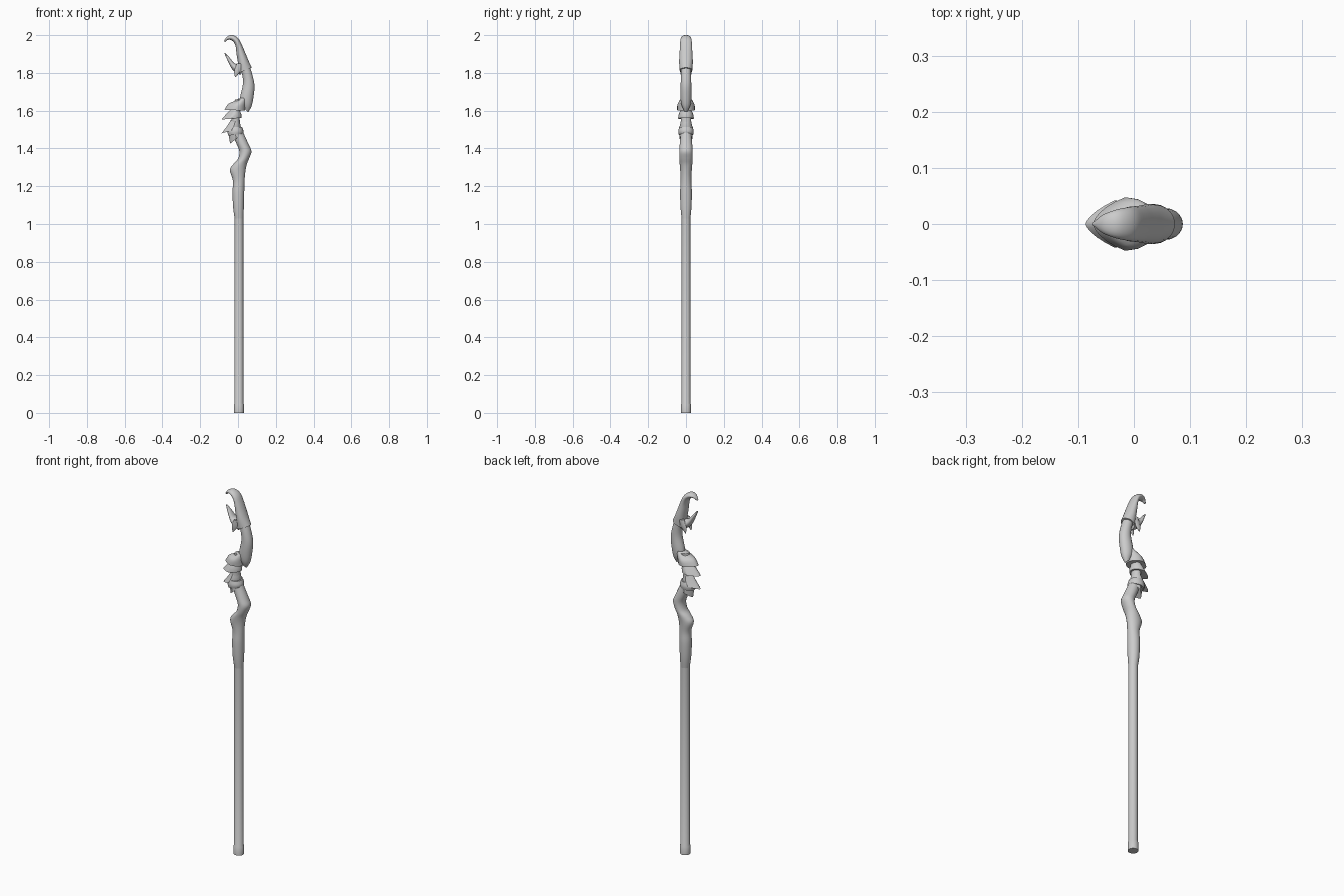
import bpy, bmesh, math
from mathutils import Vector

SIDES = 20


def spline(rows, steps):
    """Catmull-Rom through rows of numbers."""
    if steps == 1:
        return [Vector(r) for r in rows]
    p = [Vector(r) for r in rows]
    p = [p[0]] + p + [p[-1]]
    out = []
    for a, b, c, d in zip(p, p[1:], p[2:], p[3:]):
        for i in range(steps):
            t = i / steps
            out.append(0.5 * (2 * b + (c - a) * t + (2 * a - 5 * b + 4 * c - d) * t * t
                              + (3 * b - a - 3 * c + d) * t ** 3))
    return out + [p[-1]]


def loft(name, rows, steps=4, point=0.0, angle=40):
    """Skin sections given as (left x, left z, right x, right z, half depth).
    point > 0 sharpens the left side of each section."""
    bm = bmesh.new()
    rings = []
    for xl, zl, xr, zr, ry in spline(rows, steps):
        ring = []
        for i in range(SIDES):
            a = 2 * math.pi * i / SIDES
            c, s = math.cos(a), math.sin(a)
            y = s
            if c < 0:
                y = s * (1 - point) + math.copysign((1 + c) ** 0.85, s) * point
            t = (c + 1) / 2
            ring.append(bm.verts.new((xl + (xr - xl) * t, ry * y, zl + (zr - zl) * t)))
        rings.append(ring)
    for lo, hi in zip(rings, rings[1:]):
        for i in range(SIDES):
            j = (i + 1) % SIDES
            bm.faces.new((lo[i], lo[j], hi[j], hi[i]))
    bm.faces.new(rings[0][::-1])
    bm.faces.new(rings[-1])
    bmesh.ops.recalc_face_normals(bm, faces=bm.faces[:])
    me = bpy.data.meshes.new(name)
    bm.to_mesh(me)
    bm.free()
    ob = bpy.data.objects.new(name, me)
    bpy.context.collection.objects.link(ob)
    bpy.ops.object.select_all(action='DESELECT')
    ob.select_set(True)
    bpy.context.view_layer.objects.active = ob
    bpy.ops.object.shade_smooth_by_angle(angle=math.radians(angle))
    return ob


# straight shaft with foot ferrule
loft("shaft", [(-.021, 0, .031, 0, .026), (-.021, .045, .031, .045, .026),
               (-.018, .05, .028, .05, .023), (-.018, 1.04, .028, 1.04, .023)], 1)

# thick grip and crooked bend
loft("crook", [(-.018, 1.03, .028, 1.03, .023), (-.026, 1.09, .031, 1.09, .029),
               (-.029, 1.17, .033, 1.17, .031), (-.027, 1.23, .034, 1.22, .028),
               (-.043, 1.285, .038, 1.27, .030), (-.026, 1.315, .046, 1.315, .033),
               (.000, 1.345, .060, 1.35, .035), (.007, 1.385, .071, 1.385, .035),
               (-.008, 1.425, .057, 1.42, .033), (-.024, 1.465, .032, 1.475, .029),
               (-.030, 1.51, .018, 1.51, .026)])

# core behind the collars
loft("spine_core", [(-.034, 1.47, .022, 1.47, .029), (-.034, 1.54, .010, 1.54, .027),
                    (-.032, 1.60, .012, 1.60, .029), (-.015, 1.66, .04, 1.66, .026)])

# overlapping spiked collars, bottom rim first
loft("collar_spike_low", [(-.042, 1.425, .020, 1.475, .034), (-.050, 1.475, .024, 1.49, .034)],
     1, .7)
loft("collar_ring", [(-.052, 1.468, .026, 1.478, .038), (-.055, 1.49, .029, 1.492, .041),
                     (-.046, 1.513, .022, 1.513, .036)], 3)
loft("collar_spike_mid", [(-.087, 1.48, .014, 1.508, .036), (-.060, 1.515, .015, 1.515, .034),
                          (-.038, 1.55, .010, 1.54, .027)], 1, .7)
loft("collar_spike_high", [(-.087, 1.553, .018, 1.562, .042), (-.060, 1.585, .018, 1.58, .038),
                           (-.038, 1.608, .010, 1.60, .028)], 1, .7)
loft("collar_top", [(-.072, 1.605, .038, 1.60, .047), (-.052, 1.635, .040, 1.622, .046),
                    (-.025, 1.648, .045, 1.645, .038), (.004, 1.665, .05, 1.67, .026)], 3, .5)

# arched neck with a pointed lower spur
loft("neck", [(.026, 1.618, .054, 1.592, .012), (.012, 1.645, .072, 1.625, .025),
              (.012, 1.675, .083, 1.68, .029), (.026, 1.74, .087, 1.735, .028),
              (.022, 1.79, .076, 1.79, .027), (.004, 1.835, .06, 1.84, .026)])

# hooked upper head
loft("head_hood", [(.004, 1.80, .073, 1.828, .034), (.000, 1.85, .055, 1.866, .036),
                   (-.008, 1.90, .041, 1.90, .034), (-.012, 1.938, .023, 1.943, .032),
                   (-.022, 1.962, .003, 1.981, .030), (-.040, 1.975, -.027, 2.0, .025),
                   (-.056, 1.974, -.056, 1.993, .016), (-.067, 1.963, -.075, 1.969, .003)])

# open lower jaw with a cheek spike behind it
loft("lower_jaw", [(.012, 1.79, .03, 1.835, .028), (-.018, 1.805, .002, 1.845, .028),
                   (-.038, 1.83, -.020, 1.852, .024), (-.056, 1.868, -.042, 1.878, .016),
                   (-.073, 1.905, -.066, 1.905, .004)])
for side, name in ((1, "cheek_spike_left"), (-1, "cheek_spike_right")):
    spike = loft(name, [(-.016, 1.778, -.012, 1.778, .001), (-.020, 1.81, .014, 1.81, .007),
                        (-.006, 1.85, .03, 1.85, .008)])
    spike.location.y = side * .024
